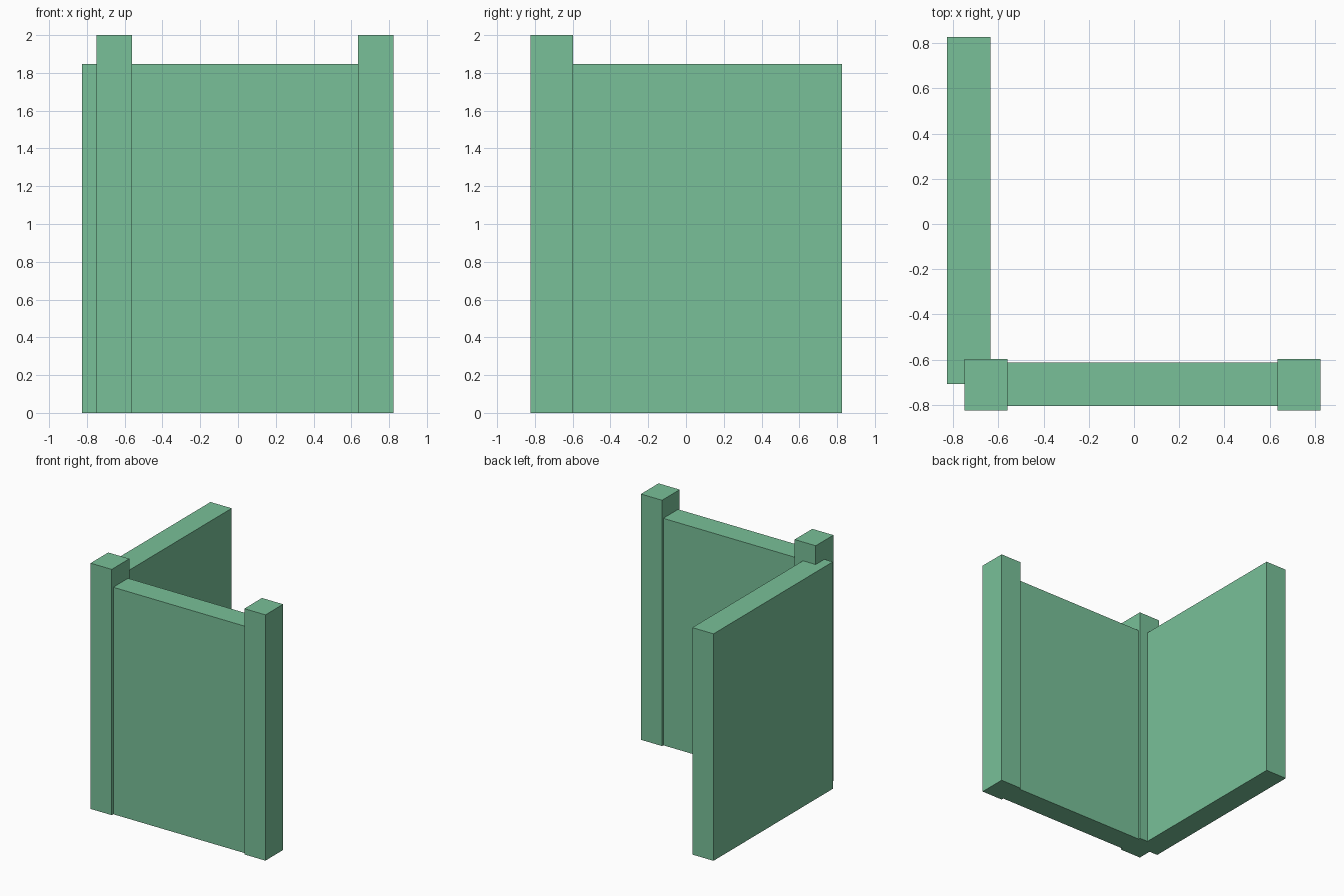
import bpy

if "Cube" in bpy.data.objects:
    bpy.data.objects.remove(bpy.data.objects["Cube"])

green = bpy.data.materials.new("soft green")
green.diffuse_color = (0.19, 0.53, 0.315, 1.0)
green.use_nodes = True
green.node_tree.nodes["Principled BSDF"].inputs["Base Color"].default_value = green.diffuse_color


def box(name, x, y, z):
    """Axis-aligned box from (min, max) ranges."""
    bpy.ops.mesh.primitive_cube_add(size=1, location=[sum(r) / 2 for r in (x, y, z)])
    ob = bpy.context.object
    ob.name = name
    ob.scale = [r[1] - r[0] for r in (x, y, z)]
    bpy.ops.object.transform_apply(location=False, rotation=False, scale=True)
    ob.data.materials.append(green)


WALL_Z, POST_Z = (0, 1.847), (0, 2)

# Two tall posts at the ends of the front wall
for side, x in (("left", (-0.75, -0.56)), ("right", (0.634, 0.824))):
    box(f"{side}_post", x, (-0.824, -0.597), POST_Z)

# Front wall between the posts
box("front_wall", (-0.56, 0.634), (-0.804, -0.613), WALL_Z)

# Side wall running to the back, lapping into the left post
box("side_wall", (-0.826, -0.635), (-0.708, 0.826), WALL_Z)
